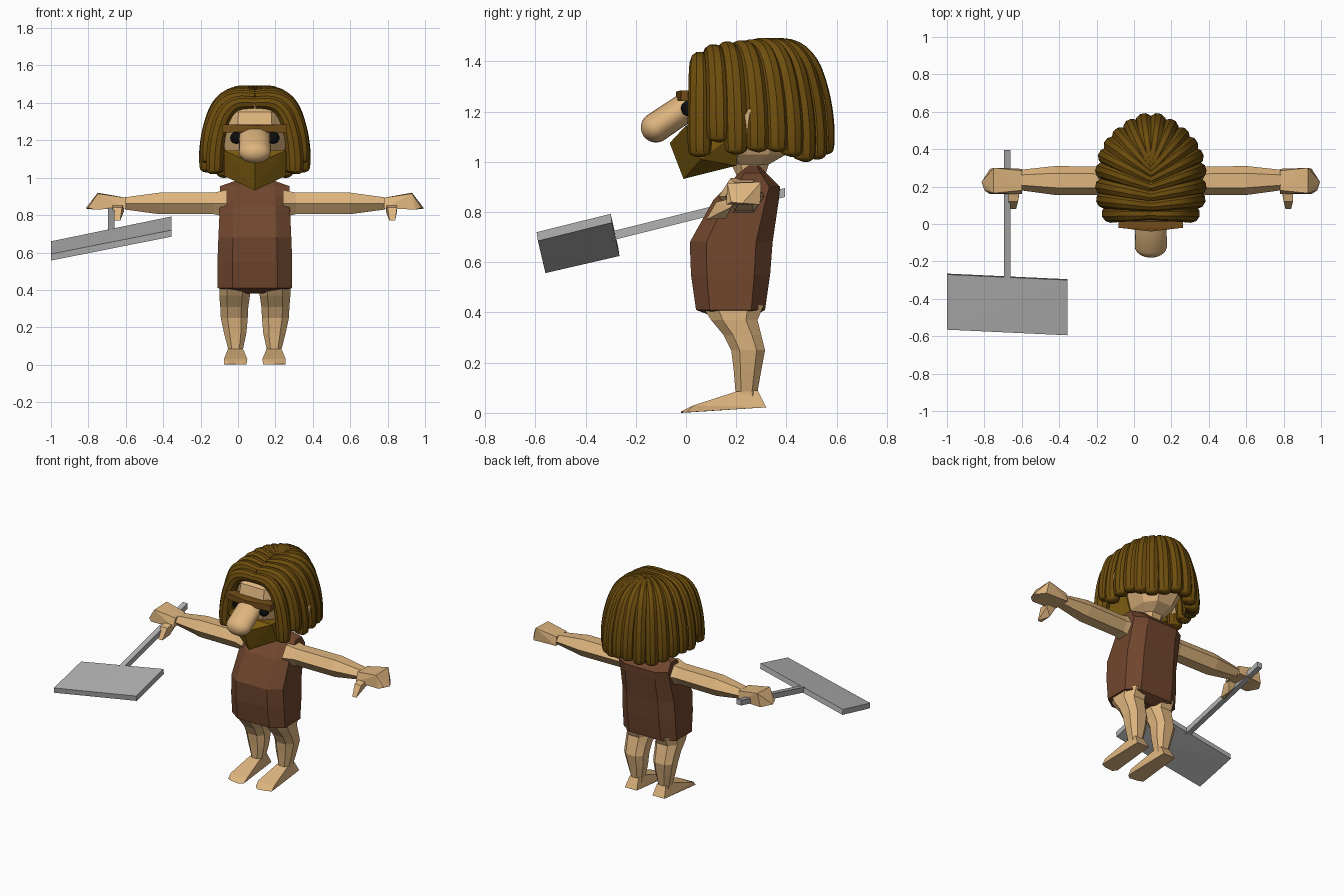
import bpy, bmesh
from mathutils import Vector

CX = 0.09  # body centre line


def material(name, rgb):
    m = bpy.data.materials.new(name)
    m.diffuse_color = (*rgb, 1)
    return m


SKIN = material("skin", (0.73, 0.46, 0.21))
CLOTH = material("brown hide", (0.162, 0.061, 0.027))
HAIR = material("hair brown", (0.155, 0.075, 0.004))
BEARD = material("beard brown", (0.205, 0.105, 0.005))
BROW = material("brow brown", (0.175, 0.075, 0.01))
BLACK = material("black", (0.004, 0.004, 0.004))
GREY = material("grey", (0.45, 0.45, 0.45))


def finish(bm, name, mat, x=CX, mirror=False, smooth=False):
    bmesh.ops.recalc_face_normals(bm, faces=bm.faces[:])
    for f in bm.faces:
        f.smooth = smooth
    me = bpy.data.meshes.new(name)
    bm.to_mesh(me)
    bm.free()
    me.materials.append(mat)
    ob = bpy.data.objects.new(name, me)
    ob.location.x = x
    bpy.context.collection.objects.link(ob)
    if mirror:
        mod = ob.modifiers.new("mirror", 'MIRROR')
        mod.use_mirror_merge = False
    return ob


def loft(name, rings, mat, **kw):
    """Skin equal-length rings of points and cap both ends."""
    bm = bmesh.new()
    vs = [[bm.verts.new(p) for p in r] for r in rings]
    n = len(vs[0])
    for a, b in zip(vs, vs[1:]):
        for i in range(n):
            j = (i + 1) % n
            bm.faces.new((a[i], a[j], b[j], b[i]))
    bm.faces.new(vs[0])
    bm.faces.new(vs[-1])
    return finish(bm, name, mat, **kw)


def hull(name, pts, mat, both=False, **kw):
    """Convex part; 'both' also adds every point mirrored in x."""
    if both:
        pts = list(pts) + [(-x, y, z) for x, y, z in pts if x]
    bm = bmesh.new()
    for p in pts:
        bm.verts.new(p)
    r = bmesh.ops.convex_hull(bm, input=bm.verts[:])
    loose = [v for v in bm.verts if not v.link_faces]
    bmesh.ops.delete(bm, geom=loose, context='VERTS')
    return finish(bm, name, mat, **kw)


def octagon(z, yf, yb, hw, cx=0.0, k=0.5):
    """Horizontal chamfered ring."""
    ym, hy = (yf + yb) / 2, (yb - yf) / 2
    pts = [(1, -k), (1, k), (k, 1), (-k, 1), (-1, k), (-1, -k), (-k, -1), (k, -1)]
    return [(cx + a * hw, ym + b * hy, z) for a, b in pts]


def hexagon_x(x, y0, y1, z0, z1):
    """Six-sided ring across the x axis."""
    ym, zm = (y0 + y1) / 2, (z0 + z1) / 2
    q = (y1 - y0) / 4
    return [(x, y0, zm), (x, ym - q, z0), (x, ym + q, z0),
            (x, y1, zm), (x, ym + q, z1), (x, ym - q, z1)]


# tunic
loft("tunic", [octagon(z, f, b, w, k=0.6) for z, f, b, w in [
    (0.38, 0.12, 0.26, 0.06), (0.41, 0.04, 0.315, 0.20), (0.55, 0.02, 0.335, 0.20),
    (0.68, 0.015, 0.345, 0.195), (0.85, 0.11, 0.37, 0.187), (0.90, 0.16, 0.375, 0.187),
    (0.955, 0.21, 0.32, 0.185), (0.985, 0.25, 0.29, 0.10)]], CLOTH)

# arms with hands
loft("arm", [hexagon_x(*r) for r in [
    (0.15, 0.13, 0.32, 0.79, 0.935), (0.22, 0.155, 0.305, 0.805, 0.92),
    (0.51, 0.155, 0.31, 0.805, 0.92), (0.695, 0.18, 0.29, 0.83, 0.895)]], SKIN, mirror=True)
hull("hand", [
    (0.69, 0.16, 0.835), (0.69, 0.295, 0.835), (0.69, 0.18, 0.893), (0.69, 0.285, 0.893),
    (0.84, 0.165, 0.915), (0.84, 0.30, 0.92), (0.86, 0.16, 0.83), (0.86, 0.295, 0.83),
    (0.905, 0.225, 0.835), (0.89, 0.18, 0.84)], SKIN, mirror=True)
hull("thumb", [
    (0.70, 0.20, 0.86), (0.76, 0.20, 0.86), (0.70, 0.18, 0.82), (0.76, 0.18, 0.82),
    (0.72, 0.08, 0.77), (0.75, 0.08, 0.77), (0.71, 0.12, 0.84), (0.76, 0.12, 0.84),
    (0.72, 0.16, 0.775)], SKIN, mirror=True)

# legs and feet
loft("leg", [octagon(*r) for r in [
    (0.43, 0.06, 0.31, 0.082, 0.108), (0.37, 0.10, 0.285, 0.082, 0.108),
    (0.31, 0.15, 0.30, 0.075, 0.11), (0.25, 0.18, 0.315, 0.072, 0.11),
    (0.17, 0.19, 0.30, 0.06, 0.105), (0.085, 0.197, 0.285, 0.04, 0.103),
    (0.03, 0.19, 0.30, 0.042, 0.103)]], SKIN, mirror=True)
hull("foot", [
    (0.063, 0.20, 0.085), (0.143, 0.20, 0.085), (0.07, 0.285, 0.09), (0.136, 0.285, 0.09),
    (0.06, 0.32, 0.022), (0.15, 0.32, 0.022), (0.04, 0.03, 0.03), (0.165, 0.03, 0.03),
    (0.045, 0.0, 0.002), (0.165, 0.0, 0.002), (0.07, -0.02, 0.0), (0.13, -0.02, 0.005)],
    SKIN, mirror=True)

# head with neck
loft("head", [octagon(*r) for r in [
    (0.93, 0.21, 0.31, 0.06), (0.99, 0.18, 0.33, 0.07), (1.03, 0.12, 0.40, 0.11),
    (1.13, 0.03, 0.46, 0.155), (1.25, 0.005, 0.48, 0.185), (1.35, 0.03, 0.45, 0.175),
    (1.42, 0.12, 0.38, 0.10)]], SKIN)
hull("ear", [
    (0.17, 0.22, 1.11), (0.17, 0.27, 1.20), (0.27, 0.24, 1.10), (0.28, 0.285, 1.17),
    (0.285, 0.25, 1.215), (0.265, 0.22, 1.16)], SKIN, mirror=True)

# beard and brow
hull("beard", [
    (0, -0.065, 1.075), (0, -0.01, 0.932), (0.165, 0.0, 1.145), (0.165, 0.06, 1.01),
    (0.10, 0.20, 0.985), (0.165, 0.22, 1.13)], BEARD, both=True)
hull("brow", [
    (0, -0.04, 1.245), (0, -0.04, 1.28), (0.172, -0.02, 1.242), (0.172, -0.02, 1.285),
    (0.172, 0.04, 1.245), (0.172, 0.04, 1.285)], BROW, both=True)

# eyes
bm = bmesh.new()
bmesh.ops.create_uvsphere(bm, u_segments=16, v_segments=10, radius=0.032)
bmesh.ops.translate(bm, vec=(0.10, 0.012, 1.213), verts=bm.verts[:])
finish(bm, "eye", BLACK, mirror=True, smooth=True)

# nose: sphere stretched back into the face
bm = bmesh.new()
bmesh.ops.create_uvsphere(bm, u_segments=20, v_segments=14, radius=1)
d = Vector((0, 0.83, 0.56)).normalized()
side = Vector((1, 0, 0))
up = d.cross(side)
for v in bm.verts:
    x, y, z = v.co
    back = 0.14 if z > 0.01 else 0
    v.co = Vector((0, -0.12, 1.137)) + side * x * 0.086 + up * y * 0.06 + d * (z * 0.06 + back)
finish(bm, "nose", SKIN, smooth=True)

# hair: thick locks falling from a centre parting
locks = [  # end x, end y, root y, root z, end z
    (0.215, 0.055, 0.055, 1.40, 1.02), (0.245, 0.13, 0.10, 1.43, 1.08),
    (0.25, 0.20, 0.15, 1.44, 1.03), (0.25, 0.285, 0.20, 1.445, 1.04),
    (0.235, 0.36, 0.24, 1.45, 1.04), (0.205, 0.42, 0.27, 1.455, 1.02),
    (0.16, 0.47, 0.29, 1.455, 1.00), (0.10, 0.515, 0.30, 1.455, 1.01),
    (0.035, 0.545, 0.30, 1.455, 1.03)]
fall = [(0, 0, 0.7), (0.4, -0.03, 0.85), (0.76, 0.12, 0.95), (0.94, 0.45, 1),
        (1, 0.75, 1.05), (1, 0.94, 1.0), (1, 0.985, 0.8), (0.99, 1, 0.05)]
cu = bpy.data.curves.new("hair", 'CURVE')
cu.dimensions = '3D'
cu.bevel_depth = 0.047
cu.bevel_resolution = 3
cu.use_fill_caps = True
for s in (-1, 1):
    for ex, ey, ry, rz, ez in locks:
        sp = cu.splines.new('NURBS')
        sp.points.add(len(fall) - 1)
        for p, (t, h, r) in zip(sp.points, fall):
            p.co = (s * ex * t, ry + (ey - ry) * t, rz + (ez - rz) * h, 1)
            p.radius = r
        sp.order_u = 3
        sp.resolution_u = 4
        sp.use_endpoint_u = True
cu.materials.append(HAIR)
hair = bpy.data.objects.new("hair", cu)
hair.location.x = CX
bpy.context.collection.objects.link(hair)
bpy.context.view_layer.objects.active = hair
hair.select_set(True)
bpy.ops.object.convert(target='MESH')
bpy.ops.object.shade_smooth_by_angle()

# hammer held in one hand: tilted plate and square handle
plate = [(-0.355, -0.595, 0.72), (-0.355, -0.30, 0.793), (-1.0, -0.27, 0.66), (-1.0, -0.565, 0.592)]
hull("hammer_head", plate + [(x, y + 0.005, z - 0.035) for x, y, z in plate], GREY, x=0)
hull("hammer_handle", [(-0.677 + a, y, z + b) for a in (-0.018, 0.018) for b in (-0.018, 0.018)
                       for y, z in ((0.395, 0.878), (-0.295, 0.705))], GREY, x=0)
